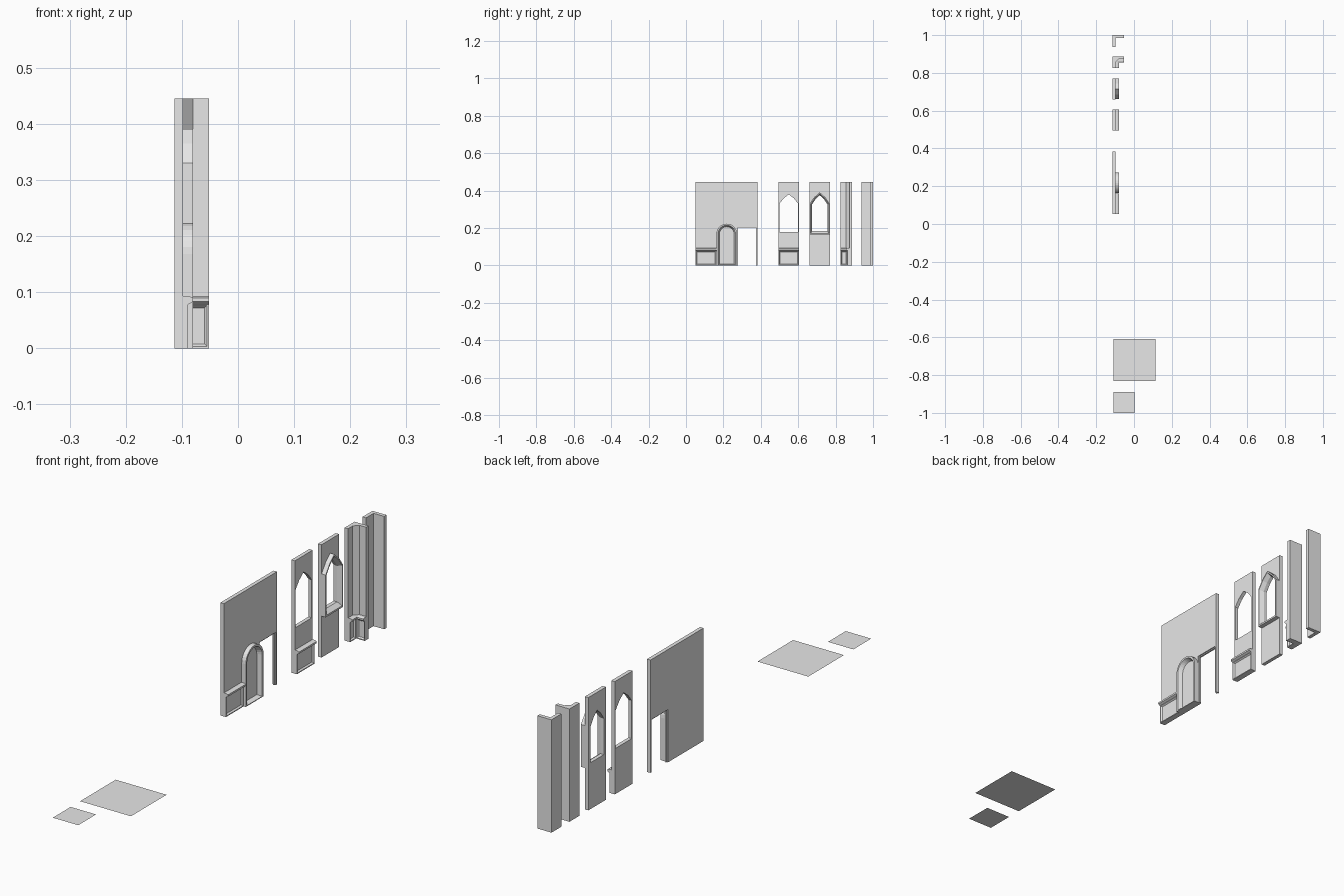
import bpy, bmesh, math
from mathutils import Vector

if "Cube" in bpy.data.objects:
    bpy.data.objects.remove(bpy.data.objects["Cube"], do_unlink=True)

GREY = (0.8, 0.8, 0.8, 1.0)
stone = bpy.data.materials.new("plain_grey")
stone.use_nodes = True
stone.diffuse_color = GREY
stone.node_tree.nodes["Principled BSDF"].inputs["Base Color"].default_value = GREY

BACK, FACE, BASE, LIP = -0.113, -0.098, -0.089, -0.08   # wall depth layers in x
TOP, ARM_END = 0.445, -0.052


def finish(bm, name):
    bmesh.ops.recalc_face_normals(bm, faces=bm.faces)
    mesh = bpy.data.meshes.new(name)
    bm.to_mesh(mesh)
    bm.free()
    mesh.materials.append(stone)
    obj = bpy.data.objects.new(name, mesh)
    bpy.context.collection.objects.link(obj)
    return obj


def place(axis, p, d):
    """Put the 2D point p at depth d along the named axis."""
    return {"X": (d, p[0], p[1]), "Y": (p[0], d, p[1]), "Z": (p[0], p[1], d)}[axis]


def prism(name, axis, d0, d1, *loops):
    """Extrude an outline, with optional holes, from d0 to d1."""
    bm = bmesh.new()
    edges = []
    for loop in loops:
        vs = [bm.verts.new(place(axis, p, d0)) for p in loop]
        edges += [bm.edges.new((vs[i - 1], vs[i])) for i in range(len(vs))]
    bmesh.ops.triangle_fill(bm, edges=edges, use_beauty=True)
    ext = bmesh.ops.extrude_face_region(bm, geom=bm.faces[:], use_keep_orig=True)
    moved = [g for g in ext["geom"] if isinstance(g, bmesh.types.BMVert)]
    shift = Vector(place(axis, (0, 0), d1 - d0))
    bmesh.ops.translate(bm, verts=moved, vec=shift)
    return finish(bm, name)


def moulding(name, rings):
    """Closed frame lofted through (x, loop) rings of equal length."""
    bm = bmesh.new()
    rows = [[bm.verts.new(place("X", p, x)) for p in loop] for x, loop in rings]
    for r, row in enumerate(rows):
        prev = rows[r - 1]
        for i in range(len(row)):
            bm.faces.new((prev[i - 1], prev[i], row[i], row[i - 1]))
    return finish(bm, name)


def rect(a0, b0, a1, b1):
    return [(a0, b0), (a1, b0), (a1, b1), (a0, b1)]


def pointed(c, half, z0, spring, peak):
    """Outline of a pointed window."""
    knee = spring + 0.57 * (peak - spring)
    right = [(half, z0), (half, spring), (half * 0.55, knee)]
    return ([(c + y, z) for y, z in right] + [(c, peak)]
            + [(c - y, z) for y, z in reversed(right)])


def round_arch(c, half, z0, spring, steps=14):
    """Outline of a round-headed door."""
    arc = [(c + half * math.cos(math.pi * i / steps),
            spring + half * math.sin(math.pi * i / steps)) for i in range(steps + 1)]
    return [(c + half, z0)] + arc + [(c - half, z0)]


def panel(name, lo, hi, facing):
    """Skirting block with a sunken panel on the side it faces."""
    bm = bmesh.new()
    bmesh.ops.create_cube(bm, size=1)
    for v in bm.verts:
        v.co = [lo[i] if v.co[i] < 0 else hi[i] for i in range(3)]
    bm.normal_update()
    front = [f for f in bm.faces if f.normal.dot(Vector(facing)) > 0.9]
    bmesh.ops.inset_region(bm, faces=front, thickness=0.005)
    bmesh.ops.inset_region(bm, faces=front, thickness=0.006, depth=-0.006)
    return finish(bm, name)


def cap_profile(wall, sign):
    """Section of the skirting cap, growing out of a wall plane."""
    section = [(0, 0.078), (0.009, 0.078), (0.018, 0.083), (0.018, 0.09),
               (0.01, 0.093), (0, 0.093)]
    return [(wall + sign * d, z) for d, z in section]


def skirting(name, y0, y1):
    panel(name + "_panel", (FACE, y0, 0), (BASE, y1, 0.08), (1, 0, 0))
    prism(name + "_cap", "Y", y0, y1, cap_profile(FACE, 1))


# Wall with an arched door and an open doorway
W0, W1 = 0.052, 0.383
D0, D1, DZ = 0.274, 0.377, 0.208
prism("door_wall", "X", BACK, FACE,
      [(W0, 0), (D0, 0), (D0, DZ), (D1, DZ), (D1, 0), (W1, 0), (W1, TOP), (W0, TOP)])
skirting("door_wall_skirting", W0, 0.162)
ARCH = 0.218
outer = round_arch(ARCH, 0.055, 0, 0.168)
moulding("arched_door_frame", [
    (FACE, outer), (LIP, outer),
    (LIP, round_arch(ARCH, 0.047, 0.003, 0.168)),
    (FACE, round_arch(ARCH, 0.039, 0.008, 0.168))])
J = 0.004
prism("doorway_lining", "X", -0.109, -0.102,
      [(D0, 0), (D0 + J, 0), (D0 + J, DZ - J), (D1 - J, DZ - J), (D1 - J, 0),
       (D1, 0), (D1, DZ), (D0, DZ)])

# Wall with a plain pointed window over skirting
prism("plain_window_wall", "X", BACK, FACE, rect(0.494, 0, 0.605, TOP),
      pointed(0.5495, 0.05, 0.18, 0.33, 0.38))
skirting("plain_window_skirting", 0.494, 0.605)

# Wall with a framed pointed window
C = 0.715
inner = pointed(C, 0.042, 0.183, 0.325, 0.375)
outer = pointed(C, 0.054, 0.163, 0.33, 0.391)
prism("framed_window_wall", "X", BACK, FACE, rect(0.66, 0, 0.77, TOP), inner)
moulding("window_frame", [
    (FACE, outer), (LIP, outer),
    (LIP, pointed(C, 0.049, 0.17, 0.328, 0.384)), (FACE, inner)])

# Inner corner with a chamfered fillet and skirting
Y0, Y1 = 0.826, 0.888
WY = Y1 - (FACE - BACK)
prism("skirted_corner", "Z", 0, TOP,
      [(BACK, Y0), (FACE, Y0), (FACE, WY - 0.018), (LIP, WY),
       (ARM_END, WY), (ARM_END, Y1), (BACK, Y1)])
panel("corner_side_panel", (FACE, Y0, 0), (BASE, WY - 0.009, 0.08), (1, 0, 0))
panel("corner_front_panel", (BASE, WY - 0.009, 0), (ARM_END, WY, 0.08), (0, -1, 0))
prism("corner_side_cap", "Y", Y0, WY, cap_profile(FACE, 1))
prism("corner_front_cap", "X", FACE, ARM_END, cap_profile(WY, -1))

# Plain corner
P0, P1 = 0.938, 1.0
PY = P1 - (FACE - BACK)
prism("plain_corner", "Z", 0, TOP,
      [(BACK, P0), (FACE, P0), (FACE, PY), (ARM_END, PY), (ARM_END, P1), (BACK, P1)])

# Floor tiles
for name, x1, y0, y1 in (("large_floor_tile", 0.114, -0.83, -0.608),
                         ("small_floor_tile", 0.003, -1.0, -0.889)):
    bm = bmesh.new()
    bm.faces.new([bm.verts.new((x, y, 0)) for x, y in rect(-0.108, y0, x1, y1)])
    finish(bm, name)
